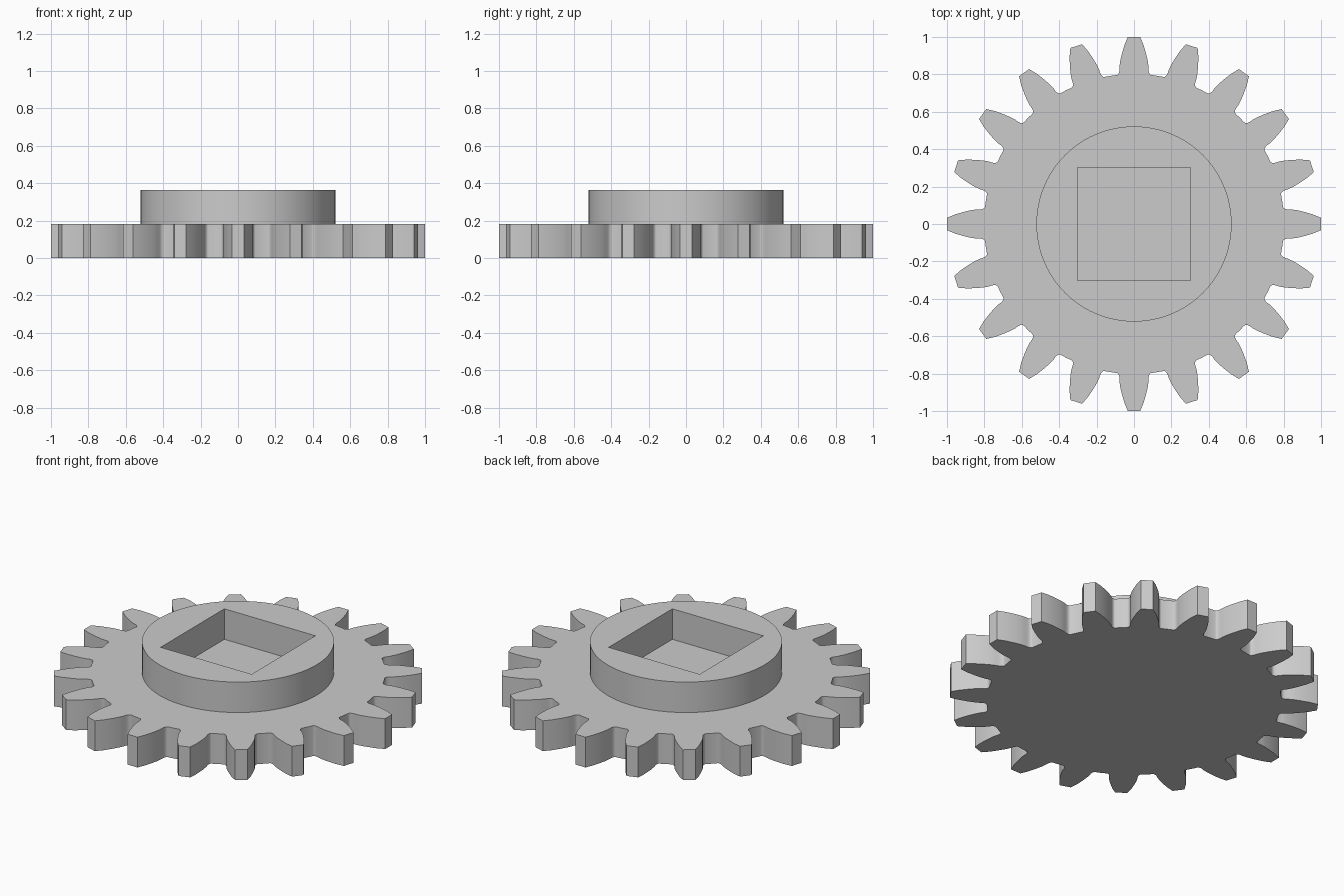
import bpy
import bmesh
import math
from mathutils import Matrix, Vector

cube = bpy.data.objects.get("Cube")
if cube:
    bpy.data.objects.remove(cube, do_unlink=True)

TEETH = 20
GEAR_TOP = 0.182
HUB_TOP = 0.365
HUB_RADIUS = 0.522
SOCKET_HALF = 0.302

# One plain grey for the whole part
grey = bpy.data.materials.new("plain_grey")
grey.use_nodes = True
grey.diffuse_color = (0.6, 0.6, 0.6, 1)
grey.node_tree.nodes["Principled BSDF"].inputs["Base Color"].default_value = grey.diffuse_color


def prism(name, outlines, bottom, top):
    """Extrude flat outlines into a solid; inner outlines become holes."""
    bm = bmesh.new()
    edges = []
    for outline in outlines:
        verts = [bm.verts.new((p[0], p[1], bottom)) for p in outline]
        edges += [bm.edges.new((a, b)) for a, b in zip(verts, verts[1:] + verts[:1])]
    if len(outlines) == 1:
        bm.faces.new(verts)
    else:
        bmesh.ops.triangle_fill(bm, edges=edges, use_beauty=True)
    result = bmesh.ops.extrude_face_region(bm, geom=bm.faces[:], use_keep_orig=True)
    raised = [g for g in result["geom"] if isinstance(g, bmesh.types.BMVert)]
    bmesh.ops.translate(bm, verts=raised, vec=(0, 0, top - bottom))
    bmesh.ops.recalc_face_normals(bm, faces=bm.faces[:])
    mesh = bpy.data.meshes.new(name)
    bm.to_mesh(mesh)
    bm.free()
    mesh.materials.append(grey)
    obj = bpy.data.objects.new(name, mesh)
    bpy.context.collection.objects.link(obj)
    bpy.ops.object.select_all(action="DESELECT")
    obj.select_set(True)
    bpy.context.view_layer.objects.active = obj
    bpy.ops.object.shade_smooth_by_angle(angle=math.radians(32))
    return obj


# Half of one tooth: (half width, distance from the centre), root fillet to tip
flank = [(0.092, 0.7965), (0.087, 0.799), (0.083, 0.804), (0.08, 0.811),
         (0.078, 0.82), (0.078, 0.84), (0.074, 0.87), (0.066, 0.905),
         (0.052, 0.955), (0.033, 1.0)]
tooth = [Vector((w, r)) for w, r in flank] + [Vector((-w, r)) for w, r in reversed(flank)]

# Toothed disc, with a mid-valley point between neighbouring teeth
root = Vector(flank[0]).length
half_pitch = math.pi / TEETH
valley = Vector((root * math.sin(half_pitch), root * math.cos(half_pitch)))
gear_outline = []
for i in range(TEETH):
    turn = Matrix.Rotation(i * 2 * half_pitch, 2)
    gear_outline += [turn @ p for p in [valley] + tooth]
prism("toothed_disc", [gear_outline], 0, GEAR_TOP)

# Raised round hub with a square socket down to the disc
SIDES = 96
circle = [(HUB_RADIUS * math.cos(2 * math.pi * i / SIDES),
           HUB_RADIUS * math.sin(2 * math.pi * i / SIDES)) for i in range(SIDES)]
s = SOCKET_HALF
socket = [(-s, -s), (s, -s), (s, s), (-s, s)]
prism("socket_hub", [circle, socket], GEAR_TOP, HUB_TOP)
